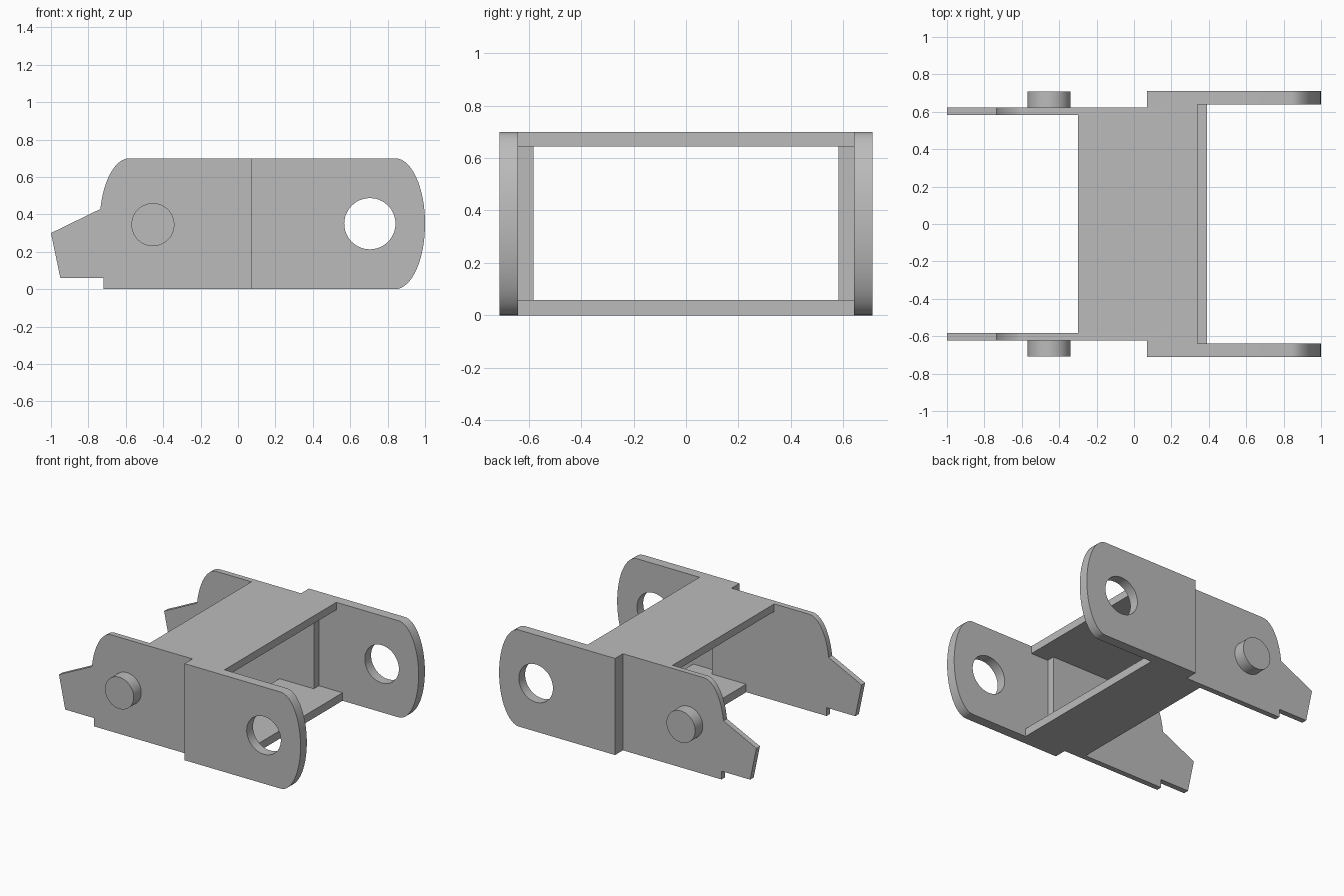
import bpy, bmesh
from math import sin, cos, radians
from mathutils import Vector

cube = bpy.data.objects.get("Cube")
if cube:
    bpy.data.objects.remove(cube, do_unlink=True)

# Single grey material
GREY = (0.5, 0.5, 0.5, 1)
grey = bpy.data.materials.new("plain grey")
grey.use_nodes = True
grey.diffuse_color = GREY
grey.node_tree.nodes["Principled BSDF"].inputs["Base Color"].default_value = GREY

# Main dimensions
HEIGHT = 0.70
MID = HEIGHT / 2
INNER, STEP, RECESS, OUTER = 0.582, 0.622, 0.64, 0.712
STEP_X, SHOULDER_X = 0.07, 0.20


def arc(cx, cz, rx, rz, start, end, steps):
    """Points on an ellipse, angles in degrees."""
    angles = [radians(start + (end - start) * i / steps) for i in range(steps + 1)]
    return [(cx + rx * cos(a), cz + rz * sin(a)) for a in angles]


def prism(name, loops, low, high, place):
    """Fill outline loops (holes allowed) and extrude from low to high."""
    bm = bmesh.new()
    for loop in loops:
        verts = [bm.verts.new(place(u, v, low)) for u, v in loop]
        for i, vert in enumerate(verts):
            bm.edges.new((vert, verts[i - 1]))
    bmesh.ops.triangle_fill(bm, edges=bm.edges[:], use_beauty=True)
    result = bmesh.ops.extrude_face_region(bm, geom=bm.faces[:], use_keep_orig=True)
    top = [g for g in result["geom"] if isinstance(g, bmesh.types.BMVert)]
    offset = Vector(place(0, 0, high)) - Vector(place(0, 0, low))
    bmesh.ops.translate(bm, verts=top, vec=offset)
    bmesh.ops.recalc_face_normals(bm, faces=bm.faces[:])
    mesh = bpy.data.meshes.new(name)
    bm.to_mesh(mesh)
    bm.free()
    mesh.materials.append(grey)
    obj = bpy.data.objects.new(name, mesh)
    bpy.context.collection.objects.link(obj)
    bpy.ops.object.select_all(action="DESELECT")
    obj.select_set(True)
    bpy.context.view_layer.objects.active = obj
    bpy.ops.object.shade_smooth_by_angle(angle=radians(30))
    return obj


# Side profiles in x and z
tongue_plate = [(SHOULDER_X, 0), (SHOULDER_X, HEIGHT)]
tongue_plate += arc(-0.58, MID, 0.16, MID, 90, 167, 16)
tongue_plate += [(-1, 0.30), (-0.95, 0.06), (-0.72, 0.06), (-0.72, 0)]

eye_plate = [(STEP_X, HEIGHT), (STEP_X, 0)] + arc(0.84, MID, 0.16, MID, -90, 90, 32)
eye_hole = arc(0.705, MID, 0.137, 0.137, 0, 360, 48)[:-1]
shoulder = [(STEP_X, 0), (SHOULDER_X, 0), (SHOULDER_X, HEIGHT), (STEP_X, HEIGHT)]
pin = arc(-0.455, 0.345, 0.115, 0.115, 0, 360, 48)[:-1]

# Mirrored side plates, shoulders and pins
for side, sign in (("front", -1), ("back", 1)):
    def upright(x, z, y, sign=sign):
        return (x, sign * y, z)

    prism(side + "_tongue_plate", [tongue_plate], INNER, STEP, upright)
    prism(side + "_shoulder", [shoulder], STEP, RECESS, upright)
    prism(side + "_eye_plate", [eye_plate, eye_hole], RECESS, OUTER, upright)
    prism(side + "_pin", [pin], STEP, OUTER - 0.003, upright)


# Cross bridges, wider past the shoulders
def flat(x, y, z):
    return (x, y, z)


def bridge(name, start, end, low, high):
    half = [(start, INNER), (SHOULDER_X, INNER), (SHOULDER_X, RECESS), (end, RECESS)]
    outline = half + [(x, -y) for x, y in reversed(half)]
    prism(name, [outline], low, high, flat)


bridge("top_bridge", -0.30, 0.34, 0.645, HEIGHT)
bridge("bottom_bridge", -0.075, 0.39, 0, 0.058)
